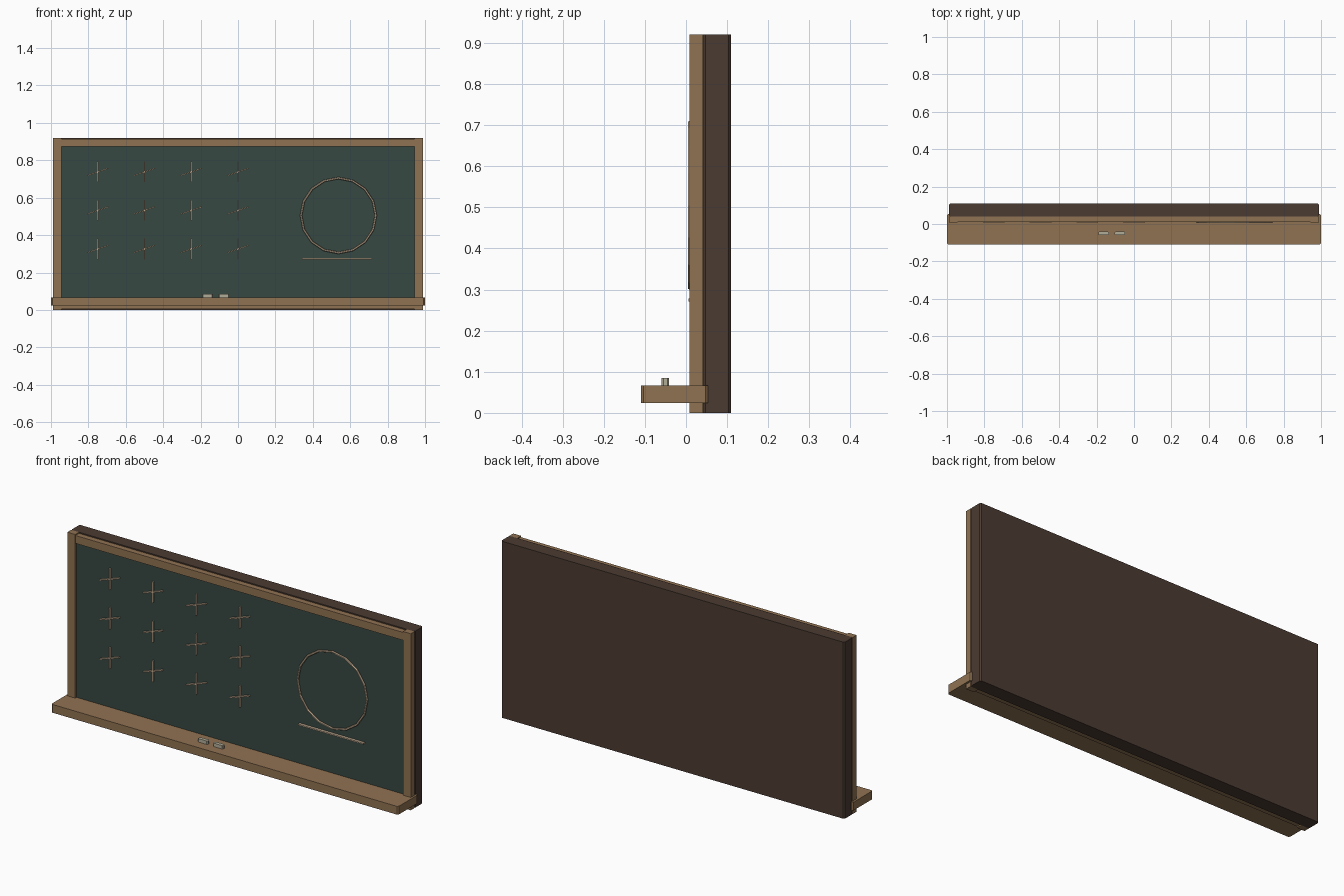
import bpy, bmesh, math

if "Cube" in bpy.data.objects:
    bpy.data.objects.remove(bpy.data.objects["Cube"])


def material(name, rgb):
    m = bpy.data.materials.new(name)
    m.diffuse_color = (*rgb, 1)
    m.use_nodes = True
    m.node_tree.nodes["Principled BSDF"].inputs["Base Color"].default_value = m.diffuse_color
    return m


WOOD = material("oak_wood", (0.28, 0.17, 0.085))
DARK = material("dark_backing", (0.07, 0.043, 0.031))
GREEN = material("slate_green", (0.038, 0.066, 0.054))
CHALK = material("chalk_white", (0.45, 0.42, 0.32))
LINE = material("chalk_line", (0.55, 0.42, 0.29))


def block(name, x, y, z, mat, chamfer=0.0, tilt=0.0):
    """Box from (min, max) ranges; chamfer cuts the upright edges, tilt turns it about y."""
    size = [r[1] - r[0] for r in (x, y, z)]
    mid = [(r[0] + r[1]) / 2 for r in (x, y, z)]
    bm = bmesh.new()
    bmesh.ops.create_cube(bm, size=1)
    bmesh.ops.scale(bm, vec=size, verts=bm.verts)
    if chamfer:
        upright = [e for e in bm.edges
                   if abs(e.verts[0].co.z - e.verts[1].co.z) > size[2] / 2]
        bmesh.ops.bevel(bm, geom=upright, offset=chamfer, segments=1,
                        affect='EDGES', profile=0.5)
    me = bpy.data.meshes.new(name)
    bm.to_mesh(me)
    bm.free()
    me.materials.append(mat)
    ob = bpy.data.objects.new(name, me)
    ob.location = mid
    ob.rotation_euler.y = tilt
    bpy.context.collection.objects.link(ob)
    return ob


# Backing panel and writing surface
block("backing_panel", (-0.99, 0.99), (0.04, 0.11), (0, 0.92), DARK, 0.007)
block("writing_surface", (-0.955, 0.955), (0.02, 0.045), (0.02, 0.89), GREEN)

# Frame
for side, s in (("left", -1), ("right", 1)):
    block(f"frame_post_{side}", sorted((s * 0.945, s * 0.99)), (0.009, 0.041),
          (0, 0.92), WOOD)
block("frame_rail_top", (-0.95, 0.95), (0.011, 0.041), (0.873, 0.914), WOOD)
block("frame_rail_bottom", (-0.95, 0.95), (0.011, 0.041), (0.006, 0.047), WOOD)

# Chalk tray with two sticks of chalk
block("chalk_tray", (-1, 1), (-0.11, 0.054), (0.024, 0.067), WOOD, 0.007)
for i, cx in enumerate((-0.163, -0.075)):
    block(f"chalk_stick_{i + 1}", (cx - 0.028, cx + 0.028), (-0.059, -0.041),
          (0.067, 0.085), CHALK, 0.004)

# Grid of chalk crosses, each an upright stroke and a slanted stroke
for r, cz in enumerate((0.738, 0.532, 0.326)):
    for c in range(4):
        cx = -0.75 + 0.25 * c
        block(f"cross_upright_{r}_{c}", (cx - 0.003, cx + 0.003), (0.008, 0.021),
              (cz - 0.055, cz + 0.055), LINE)
        block(f"cross_slant_{r}_{c}", (cx - 0.06, cx + 0.06), (0.008, 0.021),
              (cz - 0.003, cz + 0.003), LINE, tilt=math.radians(-19))

# Chalk circle and the line under it
bpy.ops.mesh.primitive_torus_add(major_segments=16, minor_segments=6,
                                 major_radius=0.2, minor_radius=0.006,
                                 location=(0.537, 0.01, 0.505),
                                 rotation=(math.pi / 2, 0, 0))
ring = bpy.context.object
ring.name = "chalk_circle"
ring.data.materials.append(LINE)
block("chalk_underline", (0.342, 0.717), (0.006, 0.021), (0.271, 0.278), LINE)
